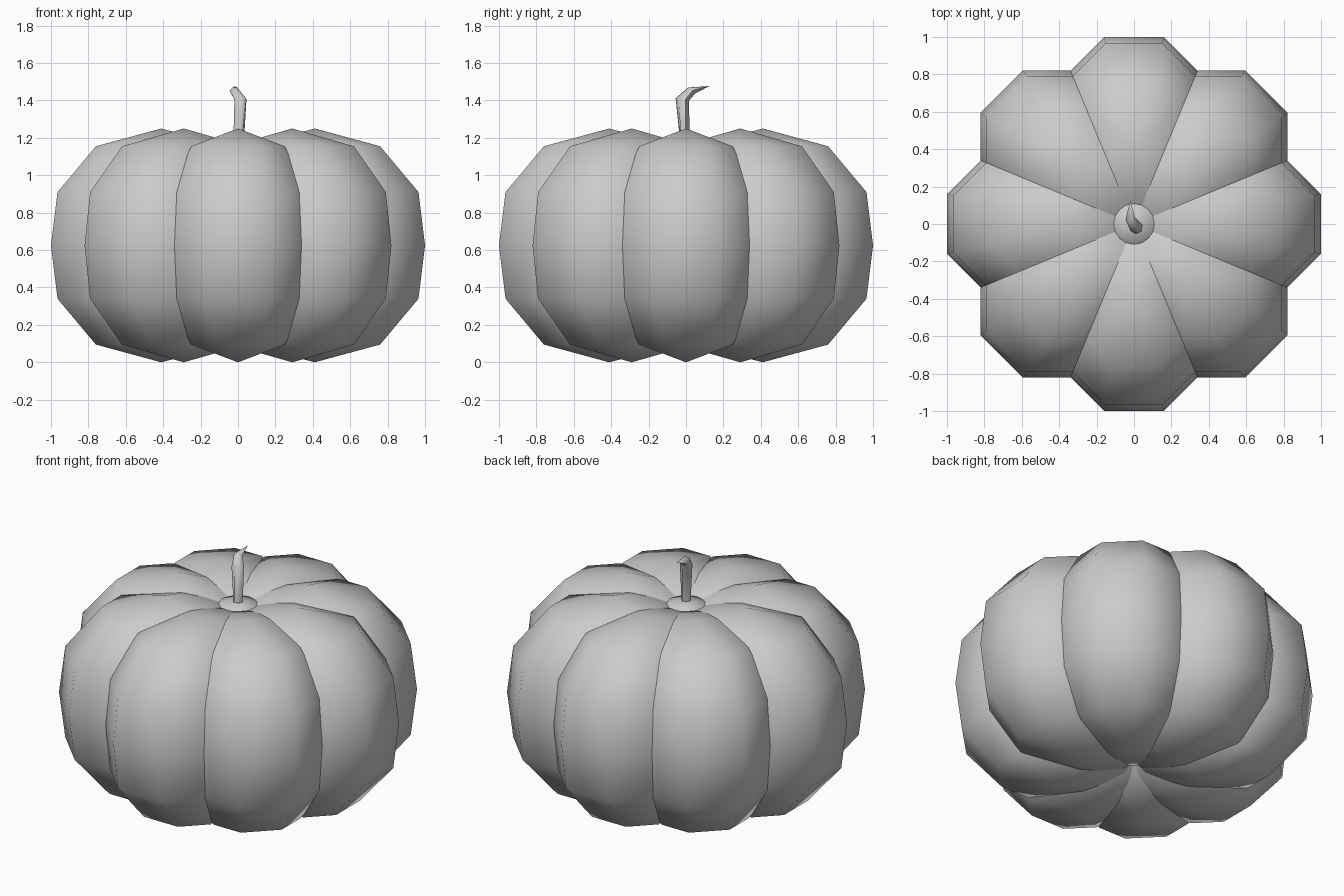
import bpy, bmesh, math
from mathutils import Matrix, Vector

cube = bpy.data.objects.get("Cube")
if cube:
    bpy.data.objects.remove(cube, do_unlink=True)

grey = bpy.data.materials.new("plain grey")
grey.use_nodes = True
grey.diffuse_color = (0.6, 0.6, 0.6, 1)
grey.node_tree.nodes["Principled BSDF"].inputs["Base Color"].default_value = (0.6, 0.6, 0.6, 1)


def skin(name, rings, start=None, end=None, angle=math.pi):
    """Join rings of points with quads, closing the ends on a point or a cap."""
    bm = bmesh.new()
    loops = [[bm.verts.new(p) for p in ring] for ring in rings]
    n = len(loops[0])
    for a, b in zip(loops, loops[1:]):
        for i in range(n):
            j = (i + 1) % n
            bm.faces.new((a[i], a[j], b[j], b[i]))
    for loop, tip in ((loops[0], start), (loops[-1], end)):
        if tip is None:
            bm.faces.new(loop)
        else:
            pole = bm.verts.new(tip)
            for i in range(n):
                bm.faces.new((loop[i], loop[(i + 1) % n], pole))
    bmesh.ops.recalc_face_normals(bm, faces=bm.faces)
    mesh = bpy.data.meshes.new(name)
    bm.to_mesh(mesh)
    bm.free()
    mesh.materials.append(grey)
    obj = bpy.data.objects.new(name, mesh)
    bpy.context.collection.objects.link(obj)
    bpy.ops.object.select_all(action="DESELECT")
    obj.select_set(True)
    bpy.context.view_layer.objects.active = obj
    bpy.ops.object.shade_smooth_by_angle(angle=angle)
    return obj


# Lobes: chamfered eight-sided rings, wide at the middle and pointed at the poles
MIDDLE, HALF_HEIGHT, OFFSET = 0.625, 0.625, 0.41
# height from middle, radial reach, half width of end edge, half width of lobe
half = [(0, 0.59, 0.16, 0.39), (0.285, 0.555, 0.153, 0.37), (0.53, 0.35, 0.117, 0.25)]
levels = [(-h, *rest) for h, *rest in reversed(half[1:])] + half


def lobe_ring(h, reach, edge, width):
    side = reach - (width - edge)
    quarter = [(reach, edge), (side, width)]
    upper = quarter + [(-x, y) for x, y in reversed(quarter)]
    outline = upper + [(-x, -y) for x, y in upper]
    return [(OFFSET + x, y, MIDDLE + h) for x, y in outline]


for k in range(8):
    lobe = skin(f"lobe_{k + 1}", [lobe_ring(*level) for level in levels],
                (OFFSET, 0, MIDDLE - HALF_HEIGHT), (OFFSET, 0, MIDDLE + HALF_HEIGHT))
    lobe.data.transform(Matrix.Rotation(k * math.pi / 4, 4, "Z"))


# Stem: a bent, six-sided tapering stalk
def circle(centre, radius, direction, sides=6):
    turn = Vector(direction).to_track_quat("Z", "Y")
    spin = [math.tau * i / sides for i in range(sides)]
    return [Vector(centre) + turn @ Vector((radius * math.cos(a), radius * math.sin(a), 0))
            for a in spin]


skin("stem", [circle((0, 0, 1.1), 0.027, (0, 0, 1)),
              circle((0.013, -0.02, 1.405), 0.036, (-0.1, 0.2, 1)),
              circle((-0.02, 0.03, 1.453), 0.026, (-0.2, 0.8, 0.8))],
     end=(-0.02, 0.125, 1.477), angle=math.radians(60))

# Shallow collar filling the hollow around the stem
skin("stem_collar", [circle((0, 0, 1.1), 0.16, (0, 0, 1), 8),
                     circle((0, 0, 1.162), 0.14, (0, 0, 1), 8)], end=(0, 0, 1.19))
